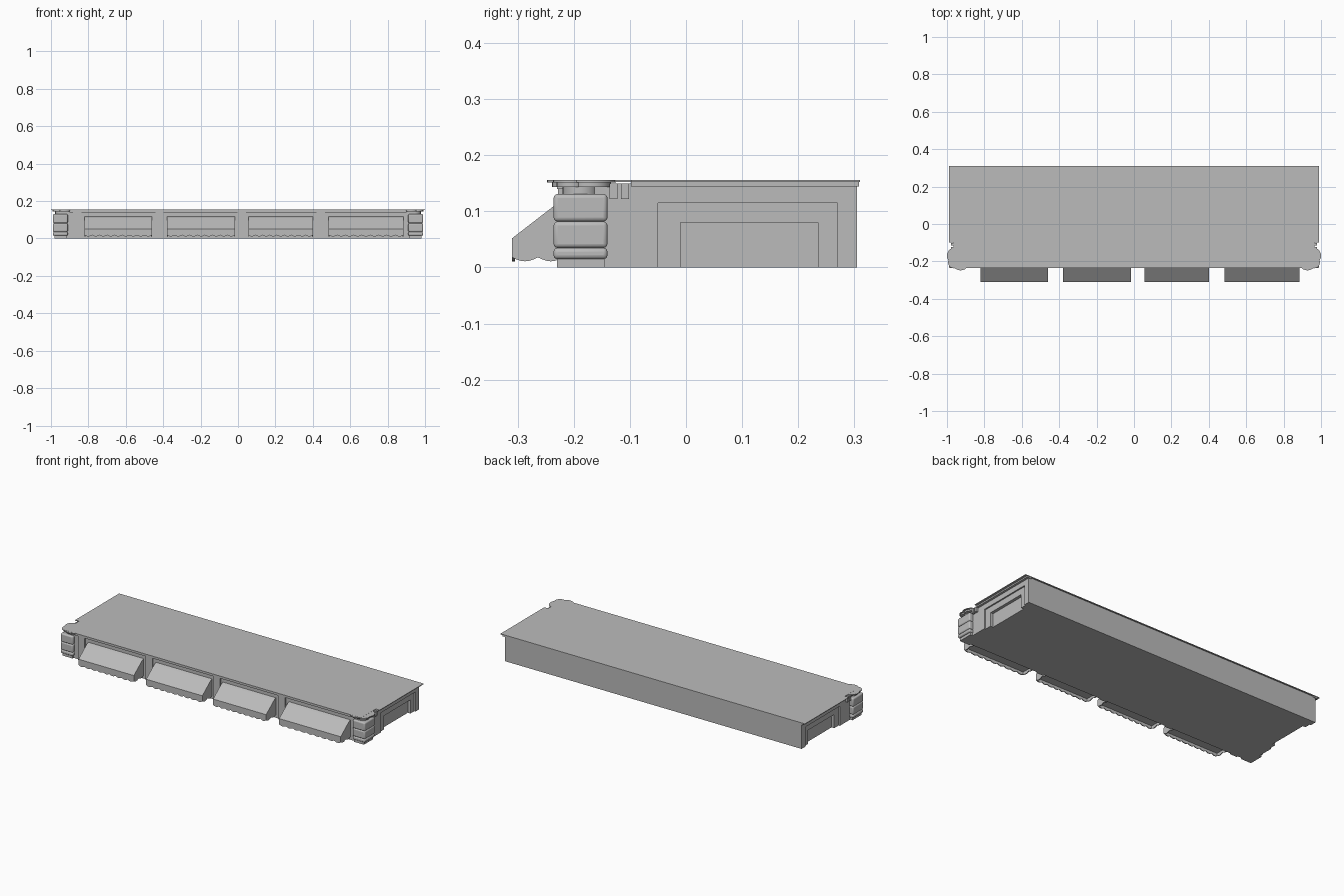
import bpy, bmesh, math
from mathutils import Vector

cube = bpy.data.objects.get("Cube")
if cube:
    bpy.data.objects.remove(cube, do_unlink=True)

grey = bpy.data.materials.new("plain grey")
grey.use_nodes = True
grey.diffuse_color = (0.5, 0.5, 0.5, 1)
grey.node_tree.nodes["Principled BSDF"].inputs["Base Color"].default_value = (0.5, 0.5, 0.5, 1)


def finish(name, bm, smooth=False):
    bmesh.ops.recalc_face_normals(bm, faces=bm.faces)
    mesh = bpy.data.meshes.new(name)
    bm.to_mesh(mesh)
    bm.free()
    mesh.materials.append(grey)
    obj = bpy.data.objects.new(name, mesh)
    bpy.context.collection.objects.link(obj)
    if smooth:
        bpy.ops.object.select_all(action='DESELECT')
        obj.select_set(True)
        bpy.context.view_layer.objects.active = obj
        bpy.ops.object.shade_smooth_by_angle(angle=math.radians(35))
    return obj


def prism(name, points, offset, smooth=False):
    """Extrude a closed outline of 3D points along an offset."""
    bm = bmesh.new()
    face = bm.faces.new([bm.verts.new(p) for p in points])
    out = bmesh.ops.extrude_face_region(bm, geom=[face])
    bmesh.ops.translate(bm, vec=Vector(offset),
                        verts=[v for v in out["geom"] if isinstance(v, bmesh.types.BMVert)])
    if not any(len(f.verts) == len(points) and f is face for f in bm.faces):
        bm.faces.new([bm.verts[i] for i in range(len(points))])
    return finish(name, bm, smooth)


def box(name, x, y, z):
    pts = [(x[0], y[0], z[0]), (x[1], y[0], z[0]), (x[1], y[1], z[0]), (x[0], y[1], z[0])]
    return prism(name, pts, (0, 0, z[1] - z[0]))


def disc(name, x, y, r, z0, z1, sides=24):
    ring = [2 * math.pi * i / sides for i in range(sides)]
    return prism(name, [(x + r * math.cos(a), y + r * math.sin(a), z0) for a in ring],
                 (0, 0, z1 - z0), True)


def arch(name, side, x0, x1, outer, inner):
    """U-shaped frame on an end wall; outer and inner are (y0, y1, top)."""
    a0, a1, at = outer
    b0, b1, bt = inner
    outline = [(a0, 0), (a0, at), (a1, at), (a1, 0), (b1, 0), (b1, bt), (b0, bt), (b0, 0)]
    return prism(name, [(side * x0, y, z) for y, z in outline], (side * (x1 - x0), 0, 0))


def scallops(a, b, count, top, low, drop):
    """Outline of a hanging strip with a wavy lower edge, as (along, z) pairs."""
    steps = count * 6
    edge = [(a + (b - a) * i / steps, low - drop * abs(math.sin(math.pi * i / 6)))
            for i in range(steps + 1)]
    return edge + [(b, top), (a, top)]


# Main building and roof
box("building_core", (-0.94, 0.94), (-0.22, 0.305), (0, 0.15))
box("roof", (-0.99, 0.99), (-0.098, 0.31), (0.152, 0.156))
box("roof_front", (-0.965, 0.965), (-0.235, -0.098), (0.152, 0.156))
box("front_cornice", (-0.9, 0.9), (-0.23, -0.2), (0.14, 0.152))

# Awnings with the hanging scalloped edges
awnings = [(-0.82, -0.46), (-0.38, -0.015), (0.055, 0.4), (0.485, 0.885)]
front, back = -0.31, -0.218
for x0, x1 in awnings:
    profile = [(back, 0.118), (-0.235, 0.11), (front, 0.052), (front, 0.03), (back, 0.03)]
    prism("awning", [(x0, y, z) for y, z in profile], (x1 - x0, 0, 0))
    prism("awning_front_edge",
          [(x, front, z) for x, z in scallops(x0, x1, 9, 0.04, 0.018, 0.007)], (0, 0.005, 0))
    for x in (x0, x1 - 0.005):
        prism("awning_side_edge",
              [(x, y, z) for y, z in scallops(front, back, 2, 0.04, 0.018, 0.007)], (0.005, 0, 0))

# Slim pilasters between the awnings
for x in (-0.86, -0.42, 0.02, 0.443):
    box("pilaster", (x - 0.022, x + 0.022), (-0.228, -0.21), (0, 0.142))

for side in (-1, 1):
    # End wall with stepped doorway
    arch("end_wall", side, 0.94, 0.965, (-0.19, 0.305, 0.15), (-0.05, 0.27, 0.115))
    arch("door_frame", side, 0.94, 0.957, (-0.05, 0.27, 0.115), (-0.01, 0.235, 0.08))
    xs = sorted((side * 0.95, side * 0.978))
    box("end_cornice", xs, (-0.098, 0.308), (0.144, 0.152))
    for i in range(2):
        box("cornice_bracket", xs, (-0.136 + i * 0.02, -0.122 + i * 0.02), (0.122, 0.15))

    # Corner pillar of bulging stones
    box("pillar_foot", sorted((side * 0.915, side * 0.98)), (-0.23, -0.145), (0, 0.018))
    for z0, z1 in ((0.015, 0.035), (0.035, 0.082), (0.082, 0.131)):
        bm = bmesh.new()
        bmesh.ops.create_cube(bm, size=1)
        bmesh.ops.scale(bm, vec=(0.08, 0.096, z1 - z0), verts=bm.verts)
        bmesh.ops.translate(bm, vec=(side * 0.95, -0.188, (z0 + z1) / 2), verts=bm.verts)
        stone = finish("pillar_stone", bm, True)
        bevel = stone.modifiers.new("rounding", 'BEVEL')
        bevel.width = 0.007
        bevel.segments = 3

    # Lobed cap under and on top of the roof corner
    for x, y, r in ((0.955, -0.17, 0.045), (0.927, -0.203, 0.045), (0.962, -0.205, 0.032)):
        disc("cap_lobe", side * x, y, r, 0.1515, 0.1555)
        disc("cap_step", side * x, y, r * 0.8, 0.143, 0.152)
    disc("cap_neck", side * 0.945, -0.188, 0.032, 0.13, 0.15)
